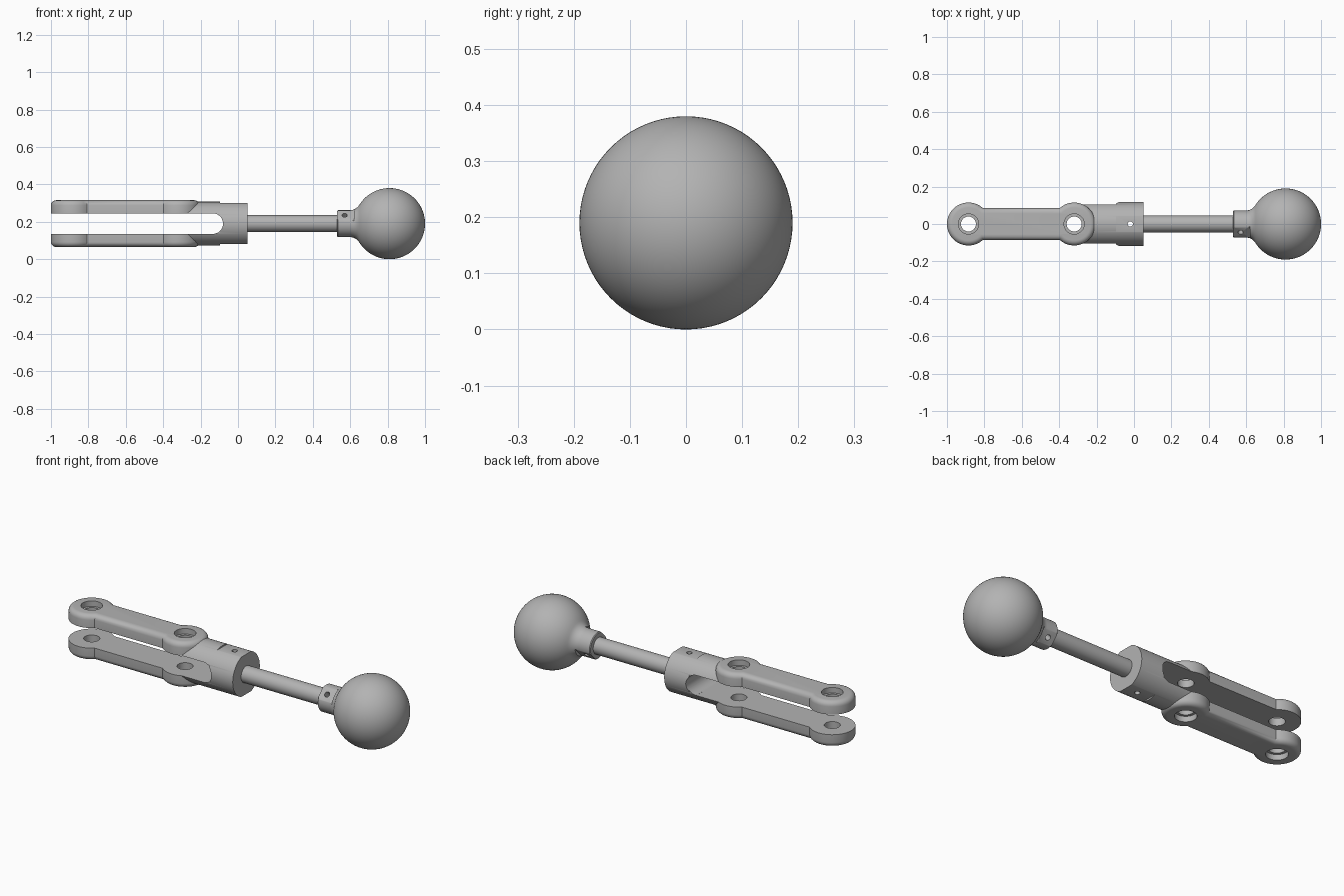
import bpy, bmesh
from math import pi, sin, cos, asin, sqrt, atan2, radians
from mathutils import Matrix, Vector

if "Cube" in bpy.data.objects:
    bpy.data.objects.remove(bpy.data.objects["Cube"])

AXIS = 0.19                    # height of the centre line
EYES = (-0.885, -0.32)         # eye centres along the arms
EYE_R, ARM_W = 0.115, 0.085
SLOT = 0.055                   # half height of the fork slot

steel = bpy.data.materials.new("grey steel")
steel.use_nodes = True
grey = (0.45, 0.45, 0.45, 1)
steel.diffuse_color = grey
steel.node_tree.nodes["Principled BSDF"].inputs["Base Color"].default_value = grey


def add(name, bm):
    bmesh.ops.recalc_face_normals(bm, faces=bm.faces)
    mesh = bpy.data.meshes.new(name)
    bm.to_mesh(mesh)
    bm.free()
    mesh.materials.append(steel)
    ob = bpy.data.objects.new(name, mesh)
    bpy.context.collection.objects.link(ob)
    return ob


def cylinder(name, a, b, r, sides=64):
    a, b = Vector(a), Vector(b)
    rot = (b - a).to_track_quat('Z', 'Y').to_matrix().to_4x4()
    bm = bmesh.new()
    bmesh.ops.create_cone(bm, cap_ends=True, segments=sides, radius1=r, radius2=r,
                          depth=(b - a).length, matrix=Matrix.Translation((a + b) / 2) @ rot)
    return add(name, bm)


def box(name, lo, hi, turn=0):
    lo, hi = Vector(lo), Vector(hi)
    bm = bmesh.new()
    bmesh.ops.create_cube(bm, size=1, matrix=Matrix.Translation((lo + hi) / 2)
                          @ Matrix.Diagonal((*(hi - lo), 1)))
    # turn about the long centre line
    bmesh.ops.rotate(bm, verts=bm.verts, cent=(0, 0, AXIS), matrix=Matrix.Rotation(turn, 3, 'X'))
    return add(name, bm)


def combine(target, tool, operation='DIFFERENCE'):
    tool.hide_render = True
    mod = target.modifiers.new("cut", 'BOOLEAN')
    mod.operation, mod.solver, mod.object = operation, 'EXACT', tool
    bpy.context.view_layer.objects.active = target
    bpy.ops.object.modifier_apply(modifier=mod.name)
    bpy.data.objects.remove(tool)


def smooth(ob):
    bpy.ops.object.select_all(action='DESELECT')
    ob.select_set(True)
    bpy.context.view_layer.objects.active = ob
    bpy.ops.object.shade_smooth_by_angle(angle=radians(30))


def arm(side):
    """Two-eyed link with a rounded outer rim."""
    a = asin(ARM_W / EYE_R)
    n = 28
    outline = []
    for centre, start, end in ((EYES[0], a, 2 * pi - a), (EYES[1], a - pi, pi - a)):
        for i in range(n + 1):
            t = start + (end - start) * i / n
            outline.append((centre + EYE_R * cos(t), EYE_R * sin(t)))
    bm = bmesh.new()
    inner, outer = AXIS + side * 0.04, AXIS + side * 0.125
    face = bm.faces.new([bm.verts.new((x, y, inner)) for x, y in outline])
    top = bmesh.ops.extrude_face_region(bm, geom=[face])["geom"]
    verts = [g for g in top if isinstance(g, bmesh.types.BMVert)]
    bmesh.ops.translate(bm, verts=verts, vec=(0, 0, outer - inner))
    bmesh.ops.recalc_face_normals(bm, faces=bm.faces)
    rim = [e for e in bm.edges if all(abs(v.co.z - outer) < 1e-5 for v in e.verts)]
    bmesh.ops.bevel(bm, geom=rim, offset=0.027, segments=5, profile=0.5, affect='EDGES')
    return add("arm", bm)


# Fork socket: round bar with side flats behind and top and bottom flats in front
fork = cylinder("fork", (-0.32, 0, AXIS), (0.05, 0, AXIS), 0.117, 96)
for s in (0, pi):
    combine(fork, box("side_flat", (-0.5, 0.105, -0.2), (-0.095, 0.3, 0.6), s))
    combine(fork, box("top_flat", (-0.095, -0.3, AXIS + 0.109), (0.3, 0.3, 0.6), s))

# Fork arms
for s in (1, -1):
    combine(fork, arm(s), 'UNION')

# Slot with a round end
combine(fork, box("slot", (-1.2, -0.3, AXIS - SLOT), (-0.135, 0.3, AXIS + SLOT)))
combine(fork, cylinder("slot_end", (-0.135, -0.3, AXIS), (-0.135, 0.3, AXIS), SLOT - 0.0002))

# Stepped eye holes and the pin hole
for x in EYES:
    combine(fork, cylinder("eye_hole", (x, 0, -0.2), (x, 0, 0.6), 0.04, 48))
    for s in (1, -1):
        combine(fork, cylinder("counterbore", (x, 0, AXIS + s * 0.095),
                               (x, 0, AXIS + s * 0.2), 0.054, 48))
combine(fork, cylinder("pin_hole", (-0.02, 0, -0.2), (-0.02, 0, 0.6), 0.014, 24))
smooth(fork)

# Rod
smooth(cylinder("rod", (0.03, 0, AXIS), (0.54, 0, AXIS), 0.045))

# Ball knob: neck, fillet and sphere turned about the centre line
BALL_X, BALL_R, NECK_R, FILLET = 0.81, 0.19, 0.072, 0.06
fy = NECK_R + FILLET
dx = sqrt((BALL_R + FILLET) ** 2 - fy ** 2)
lean = atan2(fy, dx)
profile = [(0.53, 0), (0.53, 0.068), (0.534, NECK_R)]
for i in range(9):
    t = -pi / 2 + (pi / 2 - lean) * i / 8
    profile.append((BALL_X - dx + FILLET * cos(t), fy + FILLET * sin(t)))
for i in range(1, 41):
    t = pi - lean - (pi - lean) * i / 40
    profile.append((BALL_X + BALL_R * cos(t), BALL_R * sin(t)))
bm = bmesh.new()
points = [bm.verts.new((x, 0, AXIS + r)) for x, r in profile]
edges = [bm.edges.new(pair) for pair in zip(points, points[1:])]
bmesh.ops.spin(bm, geom=points + edges, cent=(0, 0, AXIS), axis=(1, 0, 0),
               angle=2 * pi, steps=80)
bmesh.ops.remove_doubles(bm, verts=bm.verts, dist=1e-5)
knob = add("ball_knob", bm)

# Neck flats and the cross hole, tilted toward the upper front
for s in (0, pi):
    combine(knob, box("neck_flat", (0.5, -0.07, AXIS + 0.063), (0.62, 0.07, AXIS + 0.14), pi / 4 + s))
combine(knob, cylinder("cross_hole", (0.57, -0.2, AXIS + 0.2), (0.57, 0.2, AXIS - 0.2), 0.014, 24))
smooth(knob)
